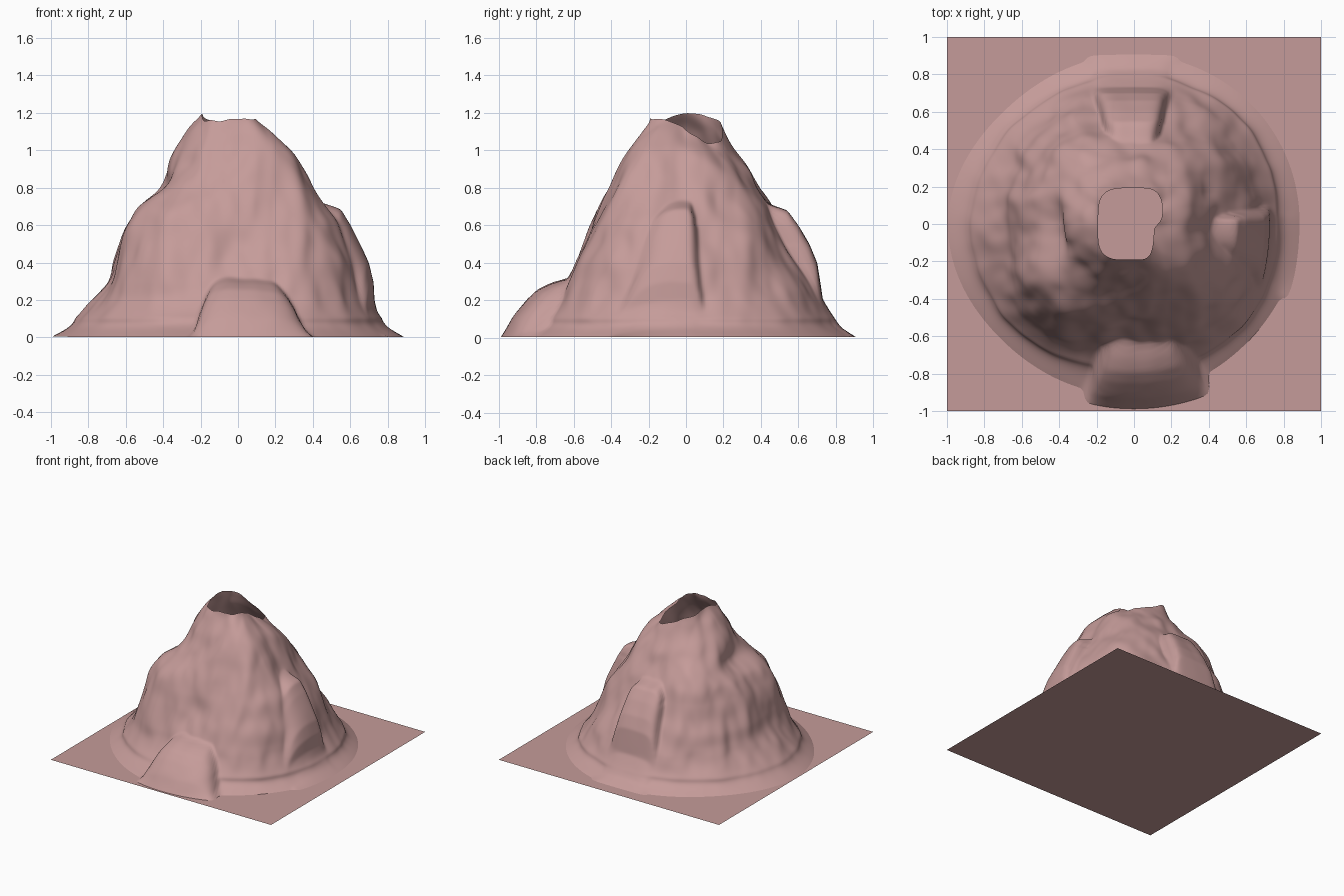
import bpy, math
from mathutils import Vector, noise

if "Cube" in bpy.data.objects:
    bpy.data.objects.remove(bpy.data.objects["Cube"])

# One dusty pink clay colour
clay = bpy.data.materials.new("dusty_pink")
clay.diffuse_color = (0.56, 0.33, 0.32, 1)
clay.use_nodes = True
clay.node_tree.nodes["Principled BSDF"].inputs["Base Color"].default_value = clay.diffuse_color

COLS, ROWS = 320, 110

# Slope radius at heights 0, 0.1 ... 1.2, for eight compass directions from +x
SLOPES = [
    [.89, .77, .70, .66, .62, .57, .52, .46, .40, .34, .27, .18, .12],
    [.90, .80, .73, .68, .63, .58, .52, .46, .40, .33, .24, .16, .12],
    [.91, .79, .72, .66, .60, .55, .50, .45, .38, .32, .24, .17, .10],
    [.92, .82, .75, .70, .67, .62, .58, .54, .46, .37, .30, .24, .18],
    [1.0, .87, .77, .69, .66, .63, .59, .52, .40, .38, .34, .27, .19],
    [.94, .84, .77, .74, .71, .68, .64, .58, .46, .37, .32, .26, .20],
    [.92, .77, .68, .62, .57, .52, .49, .45, .40, .35, .29, .22, .17],
    [.88, .80, .75, .71, .68, .63, .58, .52, .47, .42, .36, .28, .20],
]
RIM_Z = [1.11, 1.04, 1.09, 1.17, 1.20, 1.16, 1.17, 1.16]

# Rock shoulders: direction, half widths (clockwise, anticlockwise side), edge power,
# flatness of the front, (height, radius) profile
LUMPS = [
    (90, .24, .27, 5, .9, [(0, .91), (.05, .83), (.1, .79), (.2, .73), (.3, .715), (.4, .70), (.5, .66),
                           (.6, .60), (.68, .54), (.71, .44), (.8, .1)]),
    (0, .45, .115, 3, .4, [(0, .89), (.05, .80), (.1, .75), (.2, .73), (.3, .725), (.4, .70), (.5, .65),
                           (.6, .60), (.68, .55), (.71, .45), (.8, .1)]),
    (270, .29, .47, 3.5, .1, [(0, .99), (.05, .96), (.1, .93), (.2, .85), (.26, .79), (.3, .71),
                              (.325, .6), (.4, .1)]),
]


def catmull(a, b, c, d, t):
    return b + .5 * t * (c - a + t * (2*a - 5*b + 4*c - d + t * (3*(b - c) + d - a)))


def around(values, ang):
    """Smooth periodic interpolation over the eight directions."""
    u = (ang / (math.pi / 4)) % 8
    i = int(u)
    return catmull(*[values[(i + k) % 8] for k in (-1, 0, 1, 2)], u - i)


def up(values, z):
    """Smooth interpolation over the height levels."""
    u = min(max(z * 10, 0), 11.999)
    i = int(u)
    return catmull(*[values[min(max(i + k, 0), 12)] for k in (-1, 0, 1, 2)], u - i)


def linear(points, z):
    for (z0, r0), (z1, r1) in zip(points, points[1:]):
        if z <= z1:
            return r0 + (r1 - r0) * (z - z0) / (z1 - z0)
    return 0


def soft_max(a, b, k=.025):
    h = max(k - abs(a - b), 0) / k
    return max(a, b) + h * h * k * .25


def slope_radius(ang, z):
    r = up([around(level, ang) for level in LEVELS], z)
    if z < .1:  # concave flare where the foot meets the ground
        r -= .03 * math.sin(math.pi * z / .1)
    # uneven rock, stretched downhill and fading out at the foot
    p = Vector((r * math.cos(ang), r * math.sin(ang), z * .4))
    n = noise.noise(p * 5) + .5 * noise.noise(p * 11)
    r += .03 * n * min(z * 4, 1)
    for centre, low, high, power, flat, profile in LUMPS:
        d = (math.degrees(ang) - centre + 180) % 360 - 180
        if abs(d) > 70:
            continue
        a = math.radians(d)
        t = max(linear(profile, z), .3) * abs(math.tan(a)) / (high if d > 0 else low)
        if t < .999:
            front = linear(profile, (z + .012 * n * min(z * 8, 1)) / (1 - t ** power))
            r = soft_max(r, front / math.cos(a) ** flat, min(.025, z * .3 + .001))
    return r


def crater_radius(ang):
    c, s = math.cos(ang), math.sin(ang)
    a = .125 + .025 * math.tanh(5 * s) if c > 0 else .19
    return ((abs(c) / a) ** 4 + (abs(s) / .19) ** 4) ** -.25


def make(name, verts, faces):
    mesh = bpy.data.meshes.new(name)
    mesh.from_pydata(verts, [], faces)
    mesh.materials.append(clay)
    ob = bpy.data.objects.new(name, mesh)
    bpy.context.collection.objects.link(ob)
    return ob


LEVELS = list(zip(*SLOPES))

# Mountain shell: rings from the foot up to the open crater rim
verts = []
for j in range(ROWS + 1):
    t = j / ROWS
    for i in range(COLS):
        ang = 2 * math.pi * i / COLS
        rim = around(RIM_Z, ang) + .012 * noise.noise(Vector((math.cos(ang) * 3, math.sin(ang) * 3, 0)))
        z = rim * t
        r = slope_radius(ang, z)
        if t > .85:  # ease into the crater outline
            w = (t - .85) / .15
            r += (crater_radius(ang) - slope_radius(ang, rim)) * w * w
        r = min(r, 1.0)
        verts.append((r * math.cos(ang), r * math.sin(ang), z))
faces = [(j * COLS + i, j * COLS + (i + 1) % COLS, (j + 1) * COLS + (i + 1) % COLS, (j + 1) * COLS + i)
         for j in range(ROWS) for i in range(COLS)]
mountain = make("mountain_shell", verts, faces)
mountain.data.shade_smooth()
smooth = mountain.modifiers.new("soften", 'SMOOTH')
smooth.factor, smooth.iterations = .5, 4

# Flat square ground sheet, also seen through the crater
make("base_sheet", [(-1, -1, 0), (1, -1, 0), (1, 1, 0), (-1, 1, 0)], [(0, 1, 2, 3)])
